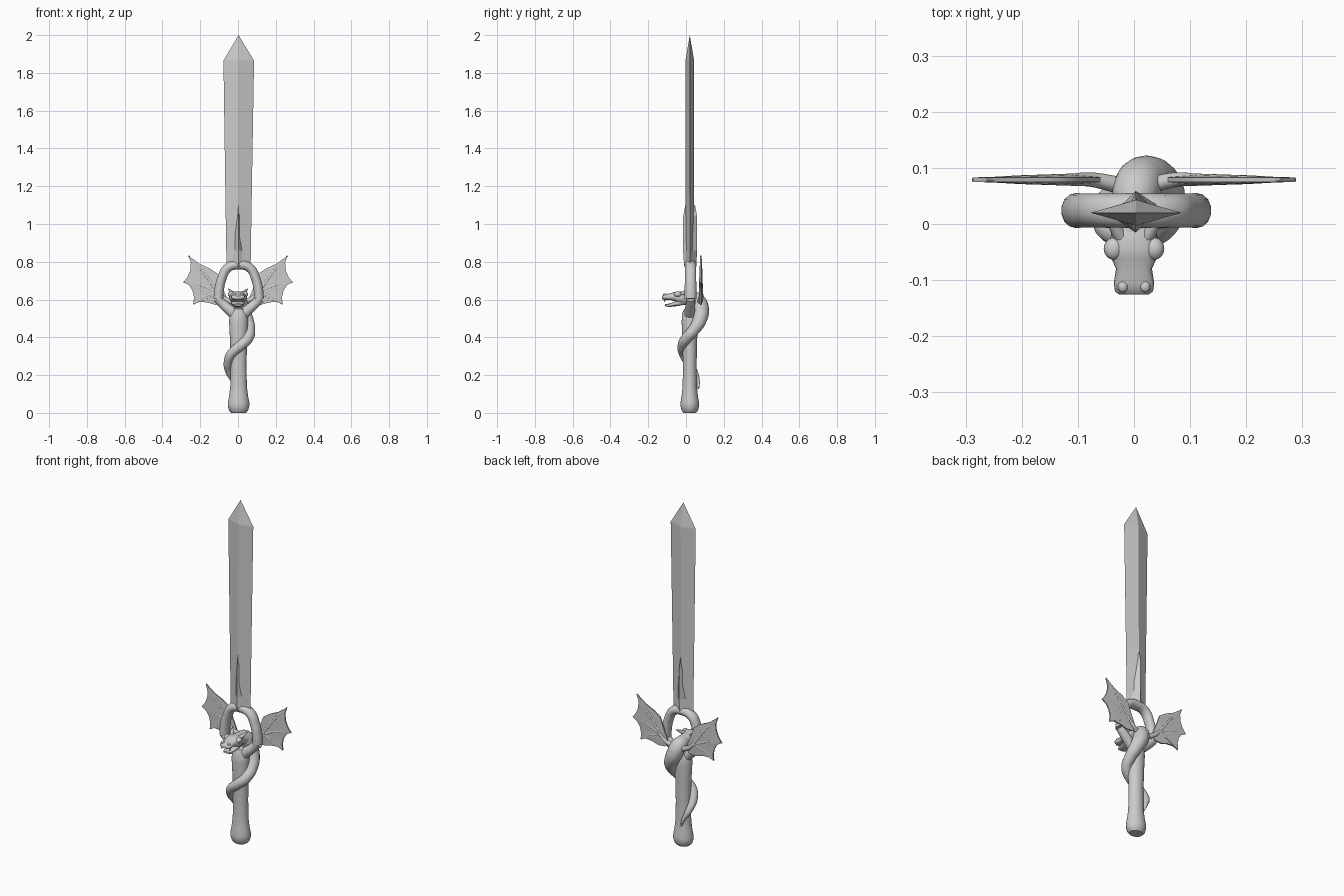
import bpy, bmesh, math
from mathutils import Vector

if "Cube" in bpy.data.objects:
    bpy.data.objects.remove(bpy.data.objects["Cube"])

CY = 0.02  # depth of the sword's centre plane
grey = bpy.data.materials.new("plain grey")
grey.diffuse_color = (0.6, 0.6, 0.6, 1)
grey.use_nodes = True
grey.node_tree.nodes["Principled BSDF"].inputs["Base Color"].default_value = grey.diffuse_color


def finish(obj, smooth=True, angle=40):
    obj.data.materials.clear()
    obj.data.materials.append(grey)
    bpy.ops.object.select_all(action='DESELECT')
    obj.select_set(True)
    bpy.context.view_layer.objects.active = obj
    if smooth:
        bpy.ops.object.shade_smooth_by_angle(angle=math.radians(angle))
    return obj


def loft(name, rings, n, axis='Z', smooth=True, power=1.0):
    """Rings of (cx, cy, cz, r1, r2) joined along an axis, closed at both ends."""
    bm = bmesh.new()
    loops = []
    for cx, cy, cz, r1, r2 in rings:
        loop = []
        for i in range(n):
            a = 2 * math.pi * i / n
            c, s = math.cos(a), math.sin(a)
            u = r1 * math.copysign(abs(c) ** power, c)
            v = r2 * math.copysign(abs(s) ** power, s)
            p = (cx + u, cy + v, cz) if axis == 'Z' else (cx + u, cy, cz + v)
            loop.append(bm.verts.new(p))
        loops.append(loop)
    for a, b in zip(loops, loops[1:]):
        for i in range(n):
            j = (i + 1) % n
            bm.faces.new((a[i], a[j], b[j], b[i]))
    bm.faces.new(loops[0])
    bm.faces.new(loops[-1])
    bmesh.ops.remove_doubles(bm, verts=bm.verts, dist=1e-5)
    bmesh.ops.recalc_face_normals(bm, faces=bm.faces)
    me = bpy.data.meshes.new(name)
    bm.to_mesh(me)
    bm.free()
    obj = bpy.data.objects.new(name, me)
    bpy.context.collection.objects.link(obj)
    return finish(obj, smooth)


def tube(name, pts, res=8, sides=5):
    """Smooth tapered tube through (x, y, z, radius) points."""
    cu = bpy.data.curves.new(name, 'CURVE')
    cu.dimensions = '3D'
    cu.bevel_depth = 1
    cu.bevel_resolution = sides
    cu.resolution_u = res
    cu.use_fill_caps = True
    sp = cu.splines.new('BEZIER')
    sp.bezier_points.add(len(pts) - 1)
    for bp, (x, y, z, r) in zip(sp.bezier_points, pts):
        bp.co = (x, y, z)
        bp.radius = r
        bp.handle_left_type = bp.handle_right_type = 'AUTO'
    obj = bpy.data.objects.new(name, cu)
    bpy.context.collection.objects.link(obj)
    bpy.ops.object.select_all(action='DESELECT')
    obj.select_set(True)
    bpy.context.view_layer.objects.active = obj
    bpy.ops.object.convert(target='MESH')
    return finish(bpy.context.view_layer.objects.active, True, 60)


def ball(name, loc, scale):
    bpy.ops.mesh.primitive_uv_sphere_add(segments=16, ring_count=10, location=loc)
    obj = bpy.context.object
    obj.name = name
    obj.scale = scale
    return finish(obj)


# Blade: diamond section with a pyramid tip
loft("blade", [(0.003, CY, 0.78, 0.064, 0.022), (0.003, CY, 1.10, 0.069, 0.023),
               (0.004, CY, 1.865, 0.081, 0.023), (0.003, CY, 2.0, 0, 0)], 4, smooth=False)

# Raised spike at the base of the blade
loft("blade_spike", [(0.003, CY + .002, 0.775, 0.055, 0.032), (0.003, CY + .002, 0.86, 0.036, 0.037),
                     (0.003, CY + .002, 1.04, 0.014, 0.037), (0.003, CY + .002, 1.10, 0.001, 0.026)],
     4, smooth=False)

# Handle with rounded pommel
profile = [(0.038, 0), (0.050, 0.012), (0.057, 0.035), (0.057, 0.055), (0.050, 0.09), (0.044, 0.14),
           (0.042, 0.25), (0.045, 0.38), (0.050, 0.48), (0.048, 0.525), (0.034, 0.55), (0.0, 0.56)]
loft("handle", [(0.003, CY, z, r, r * 0.86) for r, z in profile], 24)

# Guard: arch over an opening, and two arms down to the handle
side = [(0.108, 0.603, 0.026), (0.104, 0.65, 0.026), (0.090, 0.71, 0.025), (0.058, 0.768, 0.025)]
arch = [(-x, 0.024, z, r) for x, z, r in side] + [(0, 0.024, 0.784, 0.026)]
arch += [(x, 0.024, z, r) for x, z, r in reversed(side)]
g = tube("guard_arch", [(x + 0.004, y, z, r) for x, y, z, r in arch])
for v in g.data.vertices:  # slightly deeper than wide
    v.co.y = 0.024 + (v.co.y - 0.024) * 1.2
for s, tag in ((1, "right"), (-1, "left")):
    tube("guard_arm_" + tag, [(0.004, CY, 0.50, 0.032), (0.004 + s * 0.045, CY, 0.542, 0.028),
                              (0.004 + s * 0.085, 0.024, 0.577, 0.025),
                              (0.004 + s * 0.112, 0.024, 0.607, 0.025)])

# Dragon body coiling once round the handle, tail at the back
tube("dragon_body", [
    (-0.014, 0.066, 0.128, 0.004), (-0.028, 0.062, 0.17, 0.011), (-0.048, 0.045, 0.215, 0.018),
    (-0.054, 0.012, 0.265, 0.022), (-0.036, -0.012, 0.312, 0.025), (0.012, -0.018, 0.355, 0.027),
    (0.052, 0.002, 0.395, 0.029), (0.060, 0.042, 0.44, 0.031), (0.046, 0.072, 0.49, 0.037),
    (0.020, 0.078, 0.545, 0.044), (0.004, 0.060, 0.592, 0.043), (0, 0.02, 0.606, 0.035),
    (0, -0.025, 0.606, 0.035)], res=8, sides=6)

# Head: skull with snout, and open lower jaw
loft("dragon_head", [(0, 0.015, 0.606, 0.028, 0.026), (0, -0.015, 0.608, 0.040, 0.033),
                     (0, -0.045, 0.614, 0.047, 0.030), (0, -0.062, 0.616, 0.040, 0.024),
                     (0, -0.080, 0.615, 0.032, 0.018), (0, -0.105, 0.614, 0.036, 0.016),
                     (0, -0.120, 0.612, 0.034, 0.013), (0, -0.126, 0.610, 0.026, 0.008)],
     20, 'Y', power=0.75)
loft("lower_jaw", [(0, -0.005, 0.594, 0.030, 0.020), (0, -0.035, 0.585, 0.036, 0.018),
                   (0, -0.065, 0.574, 0.029, 0.011), (0, -0.095, 0.569, 0.027, 0.009),
                   (0, -0.110, 0.571, 0.018, 0.005)], 16, 'Y', power=0.75)

for s, tag in ((1, "right"), (-1, "left")):
    ball("brow_" + tag, (s * 0.036, -0.044, 0.628), (0.018, 0.020, 0.015))
    ball("nostril_" + tag, (s * 0.020, -0.112, 0.626), (0.009, 0.010, 0.007))
    tube("horn_" + tag, [(s * 0.024, -0.022, 0.628, 0.013), (s * 0.038, 0.0, 0.643, 0.009),
                         (s * 0.052, 0.022, 0.657, 0.001)], res=5, sides=3)
    tube("fang_" + tag, [(s * 0.026, -0.112, 0.602, 0.005), (s * 0.026, -0.113, 0.594, 0.004),
                         (s * 0.025, -0.112, 0.586, 0.0005)], res=3, sides=2)

# Wings: scalloped membrane with finger bones running from the root
outline = [(0.055, 0.60), (0.085, 0.67), (0.11, 0.738), (0.15, 0.765), (0.205, 0.79), (0.262, 0.832),
           (0.250, 0.795), (0.252, 0.755), (0.266, 0.722), (0.288, 0.692), (0.258, 0.675),
           (0.240, 0.645), (0.233, 0.612), (0.236, 0.575), (0.205, 0.588), (0.165, 0.585),
           (0.12, 0.572), (0.08, 0.575)]
fingers = [(0.262, 0.832), (0.288, 0.692), (0.236, 0.575)]
WY = 0.079
for s, tag in ((1, "right"), (-1, "left")):
    bm = bmesh.new()
    hub = Vector((0.11, 0.0, 0.63))
    layers = []
    for d in (-1, 1):
        c = bm.verts.new((s * hub.x, WY + d * 0.009, hub.z))
        ring = [bm.verts.new((s * x, WY + d * 0.004, z)) for x, z in outline]
        for i in range(len(ring)):
            bm.faces.new((c, ring[i], ring[(i + 1) % len(ring)]))
        layers.append(ring)
    a, b = layers
    for i in range(len(a)):
        j = (i + 1) % len(a)
        bm.faces.new((a[i], a[j], b[j], b[i]))
    bmesh.ops.recalc_face_normals(bm, faces=bm.faces)
    me = bpy.data.meshes.new("wing_" + tag)
    bm.to_mesh(me)
    bm.free()
    wing = bpy.data.objects.new("wing_" + tag, me)
    bpy.context.collection.objects.link(wing)
    finish(wing)
    for k, (x, z) in enumerate(fingers):
        mid = (0.11 + 0.5 * (x - 0.11), 0.64 + 0.5 * (z - 0.64) + 0.01)
        tube(f"wing_finger_{tag}_{k}", [(s * 0.105, WY, 0.635, 0.011),
                                        (s * mid[0], WY, mid[1], 0.008),
                                        (s * x, WY, z, 0.003)], res=5, sides=3)
    # Upper arm joining the wing to the shoulder
    tube("wing_arm_" + tag, [(s * 0.03, 0.07, 0.585, 0.015), (s * 0.075, WY, 0.607, 0.013),
                             (s * 0.112, WY, 0.645, 0.011)], res=5, sides=3)
